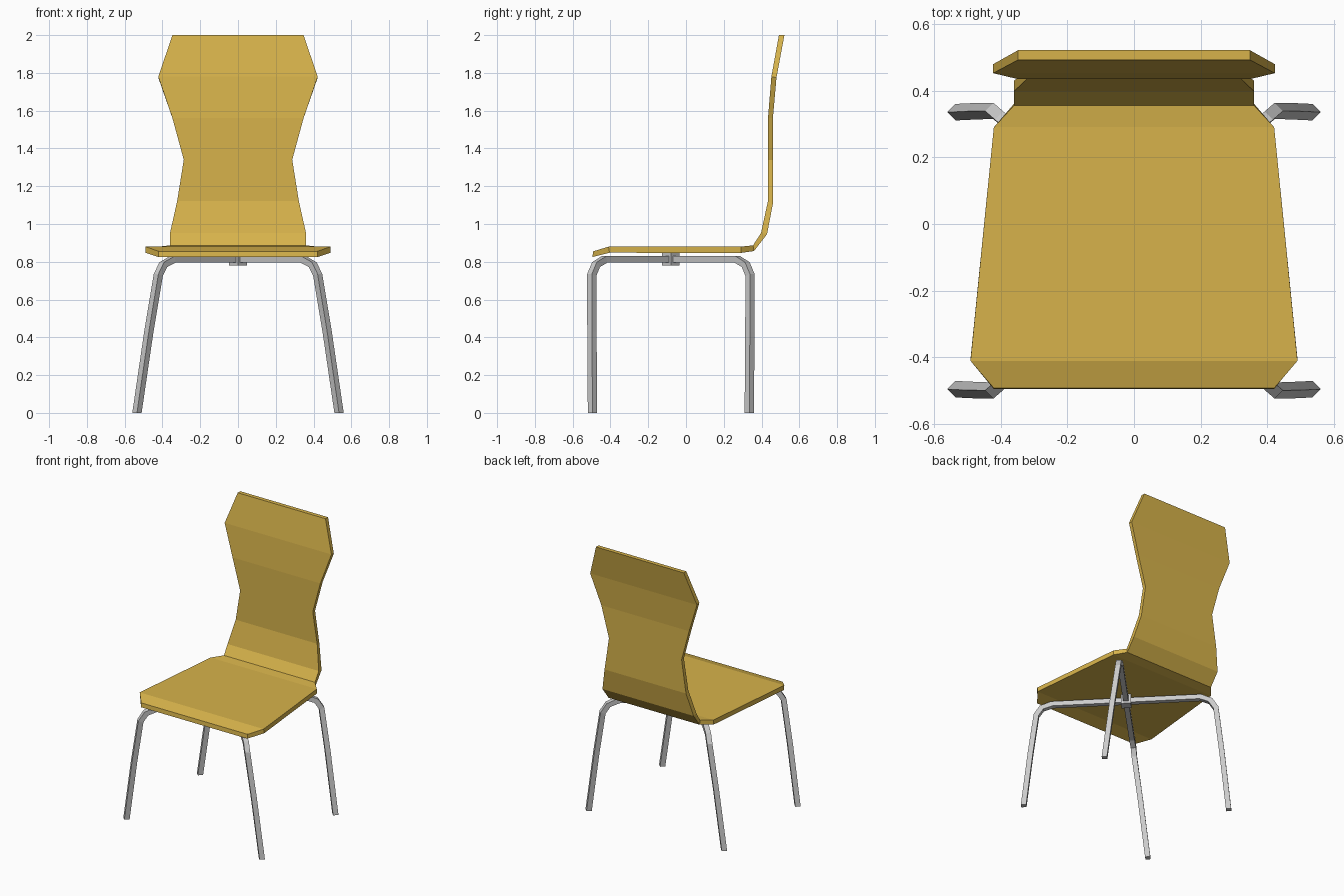
import bpy, bmesh, math
from mathutils import Vector

if "Cube" in bpy.data.objects:
    bpy.data.objects.remove(bpy.data.objects["Cube"])


def make_object(name, bm, material=None):
    bmesh.ops.recalc_face_normals(bm, faces=bm.faces[:])
    mesh = bpy.data.meshes.new(name)
    bm.to_mesh(mesh)
    bm.free()
    obj = bpy.data.objects.new(name, mesh)
    bpy.context.collection.objects.link(obj)
    if material:
        mesh.materials.append(material)
    return obj


def loft(name, rings, material=None):
    """Skin a list of four-point rings and cap both ends."""
    bm = bmesh.new()
    loops = [[bm.verts.new(p) for p in ring] for ring in rings]
    for a, b in zip(loops, loops[1:]):
        for i in range(4):
            j = (i + 1) % 4
            bm.faces.new((a[i], a[j], b[j], b[i]))
    bm.faces.new(loops[0])
    bm.faces.new(loops[-1][::-1])
    return make_object(name, bm, material)


wood = bpy.data.materials.new("yellow_wood")
wood.diffuse_color = (0.68, 0.45, 0.07, 1)
wood.use_nodes = True
wood.node_tree.nodes["Principled BSDF"].inputs["Base Color"].default_value = wood.diffuse_color

# Seat and backrest shell: half width, upper/front (y, z), lower/back (y, z)
shell = [
    (0.42, (-0.492, 0.855), (-0.495, 0.825)),
    (0.49, (-0.41, 0.88), (-0.405, 0.848)),
    (0.42, (0.29, 0.88), (0.29, 0.847)),
    (0.36, (0.355, 0.887), (0.36, 0.857)),
    (0.36, (0.397, 0.952), (0.429, 0.946)),
    (0.322, (0.434, 1.122), (0.46, 1.108)),
    (0.287, (0.434, 1.34), (0.46, 1.34)),
    (0.347, (0.434, 1.56), (0.46, 1.56)),
    (0.422, (0.452, 1.78), (0.479, 1.775)),
    (0.347, (0.492, 2.0), (0.521, 2.0)),
]
loft("seat_and_backrest",
     [[(-w, *f), (w, *f), (w, *b), (-w, *b)] for w, f, b in shell], wood)

# Legs: square bars from foot to hub; x, y offset from hub, z, section tilt
CENTRE_Y = -0.08
HALF = 0.0175
leg_path = [
    (0.535, 0.415, 0.0, 0),
    (0.472, 0.418, 0.43, 0),
    (0.422, 0.419, 0.73, 18),
    (0.395, 0.396, 0.785, 45),
    (0.345, 0.352, 0.8125, 75),
    (0.0, 0.0, 0.8125, 90),
]
for side, sx in (("left", -1), ("right", 1)):
    for end, sy in (("front", -1), ("back", 1)):
        out = Vector((sx, sy, 0)).normalized()
        across = Vector((-sy, sx, 0)).normalized() * HALF
        rings = []
        for x, y, z, tilt in leg_path:
            a = math.radians(tilt)
            n = (out * math.cos(a) + Vector((0, 0, math.sin(a)))) * HALF
            c = Vector((sx * x, CENTRE_Y + sy * y, z))
            rings.append([c + across + n, c - across + n,
                          c - across - n, c + across - n])
        loft(f"{end}_{side}_leg", rings)

# Hub block where the leg bars cross under the seat
bm = bmesh.new()
bmesh.ops.create_cube(bm, size=1)
hub = make_object("leg_hub", bm)
hub.scale = (0.066, 0.066, 0.068)
hub.rotation_euler = (0, 0, math.radians(45))
hub.location = (0, CENTRE_Y, 0.813)
